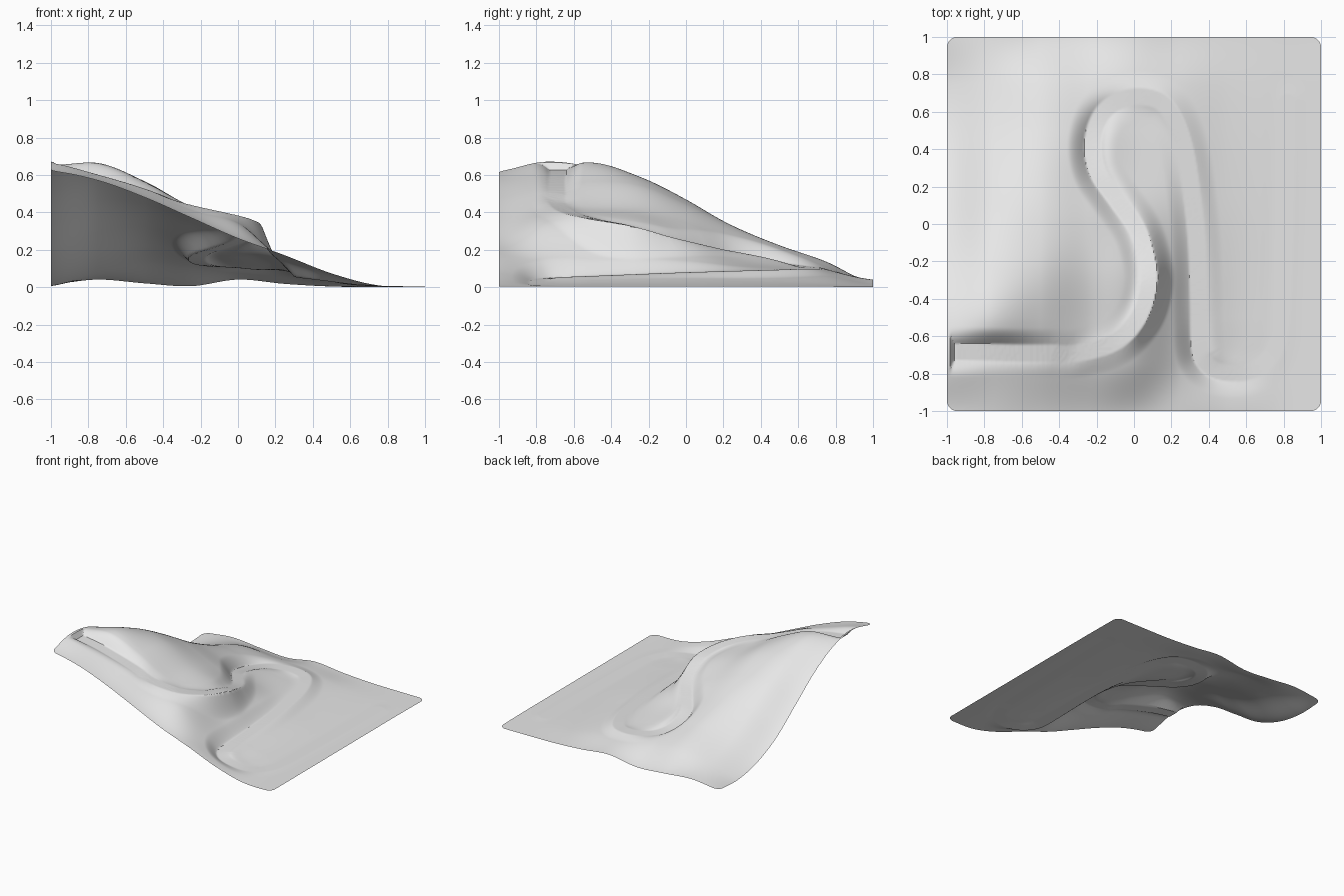
import bpy, bmesh, math
from mathutils import Vector, kdtree

if "Cube" in bpy.data.objects:
    bpy.data.objects.remove(bpy.data.objects["Cube"])

N = 250            # grid cells per side
ROAD_HALF = 0.046  # half width of the road
BANK = 0.09        # width of the cut / embankment beside it
CORNER = 0.056     # rounded corner radius

# Hill heights in thousandths on a coarse lattice: rows y = -1..1, columns x = -1..1
LATTICE = [
    (625, 575, 485, 375, 265, 175, 78, 14, 8),
    (675, 615, 535, 430, 345, 145, 38, 10, 8),
    (640, 668, 570, 435, 345, 125, 38, 10, 8),
    (520, 595, 550, 420, 325, 128, 42, 10, 8),
    (345, 465, 450, 350, 245, 118, 42, 10, 8),
    (170, 300, 330, 252, 160, 98, 36, 10, 8),
    (60, 170, 228, 184, 118, 82, 30, 10, 8),
    (12, 90, 140, 115, 92, 62, 22, 9, 7),
    (20, 45, 25, 10, 45, 22, 8, 5, 4),
]

# Road centre line (x, y, z)
ROAD = [
    (-.95, -.685, .63), (-.78, -.687, .602), (-.6, -.69, .558), (-.45, -.69, .512), (-.3, -.69, .455),
    (-.1, -.63, .405), (.03, -.49, .368), (.08, -.3, .333), (.05, -.12, .28), (0, 0, .247),
    (-.1, .14, .213), (-.19, .27, .183), (-.22, .4, .155), (-.2, .53, .13),
    (-.13, .63, .115), (0, .68, .107), (.13, .66, .102), (.21, .57, .1),
    (.27, .4, .095), (.31, .15, .088), (.335, -.1, .08), (.345, -.4, .068),
    (.35, -.65, .058), (.38, -.74, .052), (.46, -.79, .04), (.6, -.79, .02),
    (.7, -.74, .012), (.76, -.65, .01), (.79, -.5, .01), (.81, 0, .01), (.82, .65, .01),
]


def spline(a, b, c, d, t):
    """Catmull-Rom between b and c (numbers or vectors)."""
    return b + (c - a) * (0.5 * t) + (a * 2 - b * 5 + c * 4 - d) * (0.5 * t * t) \
        + (b * 3 - a - c * 3 + d) * (0.5 * t ** 3)


def sample(values, pos):
    """Smoothly sample a list at a fractional index."""
    last = len(values) - 1
    i = min(int(pos), last - 1)
    pick = [values[min(max(i + k, 0), last)] for k in (-1, 0, 1, 2)]
    return spline(*pick, pos - i)


def hill(x, y):
    u, v = (x + 1) * 4, (y + 1) * 4
    return sample([sample(row, u) for row in LATTICE], v) / 1000


# Dense road samples for nearest-point lookups
points = [Vector(p) for p in ROAD]
steps = 60
path = [sample(points, i / steps) for i in range((len(points) - 1) * steps + 1)]
tree = kdtree.KDTree(len(path))
for i, p in enumerate(path):
    tree.insert((p.x, p.y, 0), i)
tree.balance()


def height(x, y):
    """Hill height with the level road cut into it."""
    ground = hill(x, y)
    _, i, dist = tree.find((x, y, 0))
    t = min(max((dist - ROAD_HALF) / BANK, 0), 1)
    w = t * (2 - t)
    w = max(w, min(max((-0.96 - x) / 0.025, 0), 1))  # rim closing the road's top end
    return max(path[i].z * (1 - w) + ground * w, 0)


# Terrain sheet
bm = bmesh.new()
bmesh.ops.create_grid(bm, x_segments=N, y_segments=N, size=1)
inner = 1 - CORNER
for v in bm.verts:
    x, y = v.co.x, v.co.y
    u, w = (abs(x) - inner) / CORNER, (abs(y) - inner) / CORNER
    if u > 1e-4 and w > 1e-4:  # squash corner squares into quarter discs
        f = max(u, w) / math.hypot(u, w)
        x = math.copysign(inner + u * f * CORNER, x)
        y = math.copysign(inner + w * f * CORNER, y)
    v.co = (x, y, height(x, y))
low = min(v.co.z for v in bm.verts)
for v in bm.verts:
    v.co.z -= low

mesh = bpy.data.meshes.new("hill_with_winding_road")
bm.to_mesh(mesh)
bm.free()
terrain = bpy.data.objects.new("hill_with_winding_road", mesh)
bpy.context.collection.objects.link(terrain)

grey = bpy.data.materials.new("light grey")
grey.diffuse_color = (0.8, 0.8, 0.8, 1)
grey.use_nodes = True
grey.node_tree.nodes["Principled BSDF"].inputs["Base Color"].default_value = grey.diffuse_color
mesh.materials.append(grey)

bpy.context.view_layer.objects.active = terrain
terrain.select_set(True)
bpy.ops.object.shade_smooth_by_angle(angle=math.radians(35))
